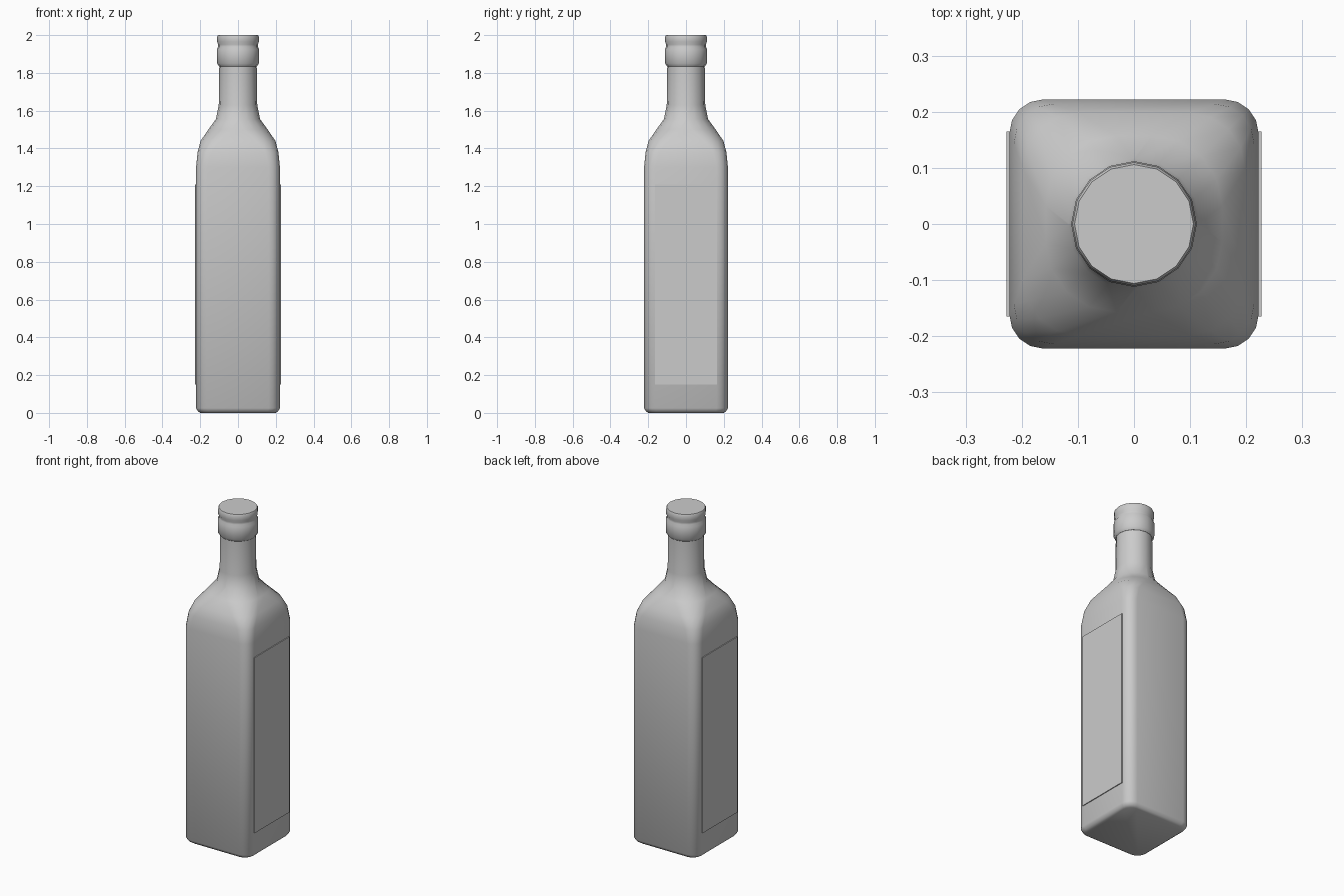
import bpy, bmesh
from math import sin, cos, pi

if "Cube" in bpy.data.objects:
    bpy.data.objects.remove(bpy.data.objects["Cube"])

SEG = 4  # segments per rounded corner


def section(h, r, z):
    """Rounded square of half-width h and corner radius r (r == h is a circle)."""
    pts = []
    for q, (sx, sy) in enumerate([(1, 1), (-1, 1), (-1, -1), (1, -1)]):
        for i in range(SEG + 1):
            a = (q + i / SEG) * pi / 2
            pts.append((sx * (h - r) + r * cos(a), sy * (h - r) + r * sin(a), z))
    return pts


def loft(name, profile, angle):
    """Skin a list of (z, half-width, corner radius) sections and cap the ends."""
    bm = bmesh.new()
    rings = [[bm.verts.new(p) for p in section(h, r, z)] for z, h, r in profile]
    n = len(rings[0])
    for a, b in zip(rings, rings[1:]):
        for i in range(n):
            j = (i + 1) % n
            bm.faces.new((a[i], a[j], b[j], b[i]))
    bm.faces.new(rings[0][::-1])
    bm.faces.new(rings[-1])
    bmesh.ops.remove_doubles(bm, verts=bm.verts, dist=1e-4)
    bmesh.ops.recalc_face_normals(bm, faces=bm.faces)
    return finish(name, bm, angle)


def finish(name, bm, angle):
    me = bpy.data.meshes.new(name)
    bm.to_mesh(me)
    bm.free()
    ob = bpy.data.objects.new(name, me)
    bpy.context.collection.objects.link(ob)
    bpy.ops.object.select_all(action='DESELECT')
    ob.select_set(True)
    bpy.context.view_layer.objects.active = ob
    bpy.ops.object.shade_smooth_by_angle(angle=angle)
    return ob


# Square glass body, sloping shoulders and round neck
loft("bottle", [
    (0.0, 0.200, 0.05),
    (0.008, 0.212, 0.055),
    (0.025, 0.222, 0.06),
    (1.30, 0.222, 0.06),
    (1.38, 0.214, 0.07),
    (1.44, 0.198, 0.10),
    (1.50, 0.157, 0.125),
    (1.555, 0.117, 0.115),
    (1.63, 0.102, 0.102),
    (1.845, 0.099, 0.099),
], 0.7)

# Cap with a lower band, a groove and a top
loft("cap", [(z, r, r) for z, r in [
    (1.835, 0.100), (1.85, 0.111), (1.925, 0.112), (1.938, 0.105),
    (1.95, 0.105), (1.965, 0.110), (1.992, 0.110), (2.0, 0.106)]], 0.7)

# Thin label plates on both sides
for side, name in ((1, "label_right"), (-1, "label_left")):
    bm = bmesh.new()
    bmesh.ops.create_cube(bm, size=1)
    bmesh.ops.scale(bm, verts=bm.verts, vec=(0.007, 0.33, 1.06))
    bmesh.ops.translate(bm, verts=bm.verts, vec=(side * 0.2235, 0, 0.68))
    finish(name, bm, 0.5)
